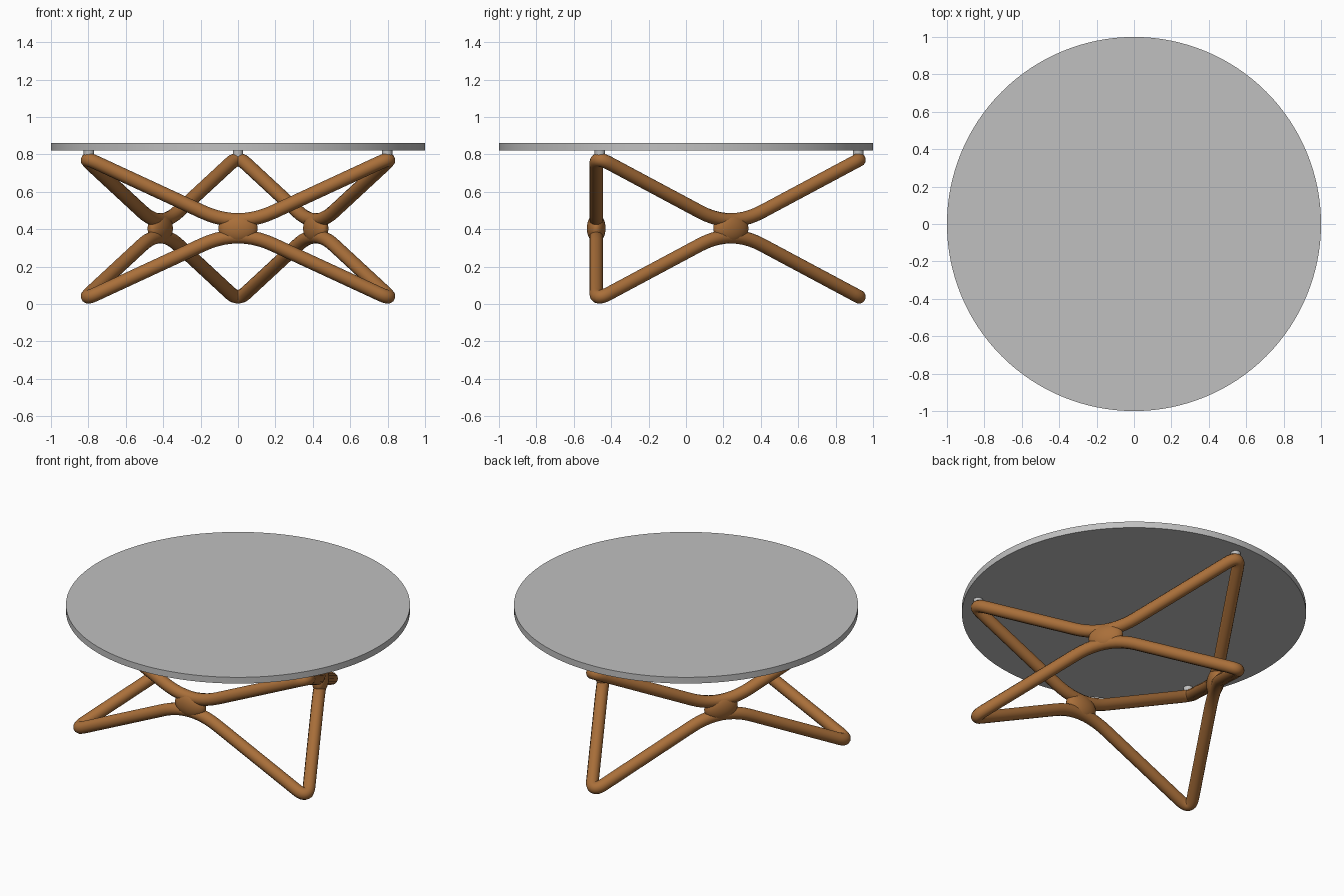
import bpy, math
from mathutils import Vector

if "Cube" in bpy.data.objects:
    bpy.data.objects.remove(bpy.data.objects["Cube"])

def material(name, rgb):
    m = bpy.data.materials.new(name)
    m.diffuse_color = (*rgb, 1)
    m.use_nodes = True
    m.node_tree.nodes["Principled BSDF"].inputs["Base Color"].default_value = m.diffuse_color
    return m

wood = material("warm wood", (0.40, 0.16, 0.042))
grey = material("grey glass", (0.53, 0.53, 0.53))

R, LOW, HIGH, TUBE = 0.96, 0.02, 0.79, 0.037
MID = (LOW + HIGH) / 2

def polar(r, deg, z):
    a = math.radians(deg)
    return Vector((r * math.cos(a), r * math.sin(a), z))

def finish(ob, name, mat):
    ob.name = name
    ob.data.materials.clear()
    ob.data.materials.append(mat)
    bpy.ops.object.select_all(action='DESELECT')
    ob.select_set(True)
    bpy.context.view_layer.objects.active = ob
    bpy.ops.object.shade_smooth_by_angle(angle=math.radians(40))

def disc(name, r, z0, z1, mat, x=0, y=0, sides=128):
    bpy.ops.mesh.primitive_cylinder_add(vertices=sides, radius=r, depth=z1 - z0,
                                        location=(x, y, (z0 + z1) / 2))
    finish(bpy.context.object, name, mat)

def zigzag_rail(name, corner_z):
    # closed loop: three outer corners joined through the three crossings, all filleted
    nodes = []
    for i in range(3):
        nodes.append((polar(R, 90 + 120 * i, corner_z), 0.09))
        nodes.append((polar(R / 2, 150 + 120 * i, MID), 0.21))
    pts = []
    for i, (p, d) in enumerate(nodes):
        before, after = nodes[i - 1][0], nodes[(i + 1) % 6][0]
        a = p + (before - p).normalized() * d
        b = p + (after - p).normalized() * d
        for k in range(11):
            t = k / 10
            pts.append(a * (1 - t) ** 2 + p * 2 * t * (1 - t) + b * t * t)
    cu = bpy.data.curves.new(name, 'CURVE')
    cu.dimensions = '3D'
    cu.bevel_depth, cu.bevel_resolution = TUBE, 4
    sp = cu.splines.new('POLY')
    sp.points.add(len(pts) - 1)
    for q, v in zip(sp.points, pts):
        q.co = (*v, 1)
    sp.use_cyclic_u = True
    ob = bpy.data.objects.new(name, cu)
    bpy.context.collection.objects.link(ob)
    bpy.ops.object.select_all(action='DESELECT')
    ob.select_set(True)
    bpy.context.view_layer.objects.active = ob
    bpy.ops.object.convert(target='MESH')
    finish(bpy.context.object, name, wood)

# round top
disc("table_top", 1.0, 0.82, 0.86, grey)

# wooden frame
zigzag_rail("upper_rail", HIGH)
zigzag_rail("lower_rail", LOW)

# swollen joints where the rails cross, and pads that carry the top
for i in range(3):
    deg = 150 + 120 * i
    bpy.ops.mesh.primitive_uv_sphere_add(segments=32, ring_count=16, radius=1,
                                         location=polar(R / 2, deg, MID),
                                         rotation=(0, 0, math.radians(deg + 90)))
    hub = bpy.context.object
    hub.scale = (0.105, 0.05, 0.08)
    finish(hub, f"crossing_joint_{i + 1}", wood)
    p = polar(0.92, 90 + 120 * i, 0)
    disc(f"pad_{i + 1}", 0.028, 0.79, 0.822, grey, p.x, p.y, 24)
